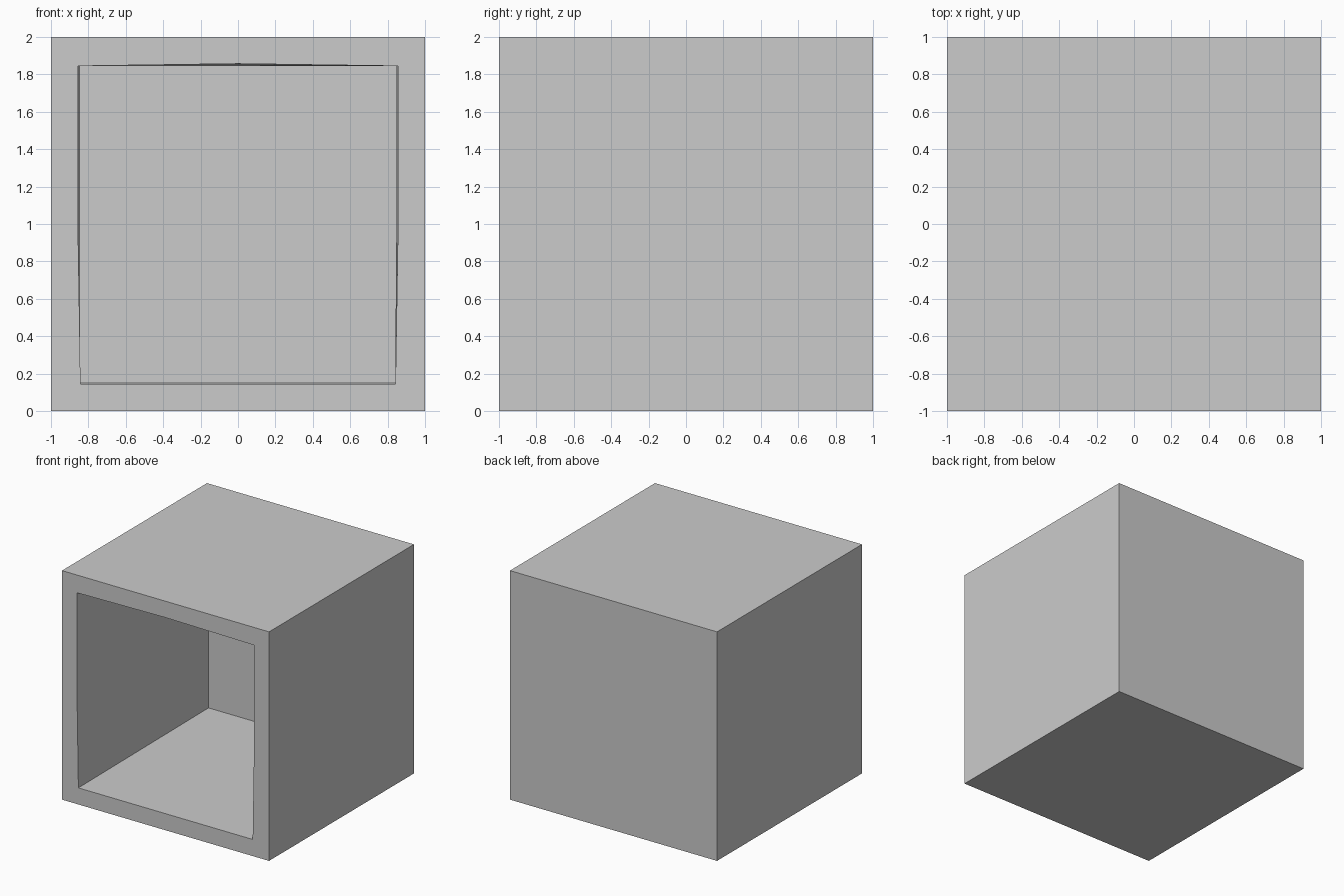
import bpy
import bmesh

if "Cube" in bpy.data.objects:
    bpy.data.objects.remove(bpy.data.objects["Cube"])


def make_object(name, bm):
    bmesh.ops.recalc_face_normals(bm, faces=bm.faces[:])
    mesh = bpy.data.meshes.new(name)
    bm.to_mesh(mesh)
    bm.free()
    obj = bpy.data.objects.new(name, mesh)
    bpy.context.collection.objects.link(obj)
    return obj


def mirrored(half):
    # half profile from bottom corner up to the top centre, closed around x = 0
    return half + [(-x, z) for x, z in reversed(half) if x > 0]


# Profiles in (x, z): outer square, slightly bowed mouth, straight inner end
outer = mirrored([(1, 0), (1, 1), (1, 2), (0, 2)])
mouth = mirrored([(0.842, 0.145), (0.856, 1), (0.856, 1.845), (0, 1.857)])
inner = mirrored([(0.845, 0.155), (0.845, 1), (0.845, 1.845), (0, 1.845)])

# Housing: a square tube, its bore tapering slightly toward the back
bm = bmesh.new()
rings = [[bm.verts.new((x, y, z)) for x, z in profile]
         for profile, y in ((outer, 1), (outer, -1), (mouth, -1), (inner, 0.8), (inner, 1))]
n = len(outer)
for k, ring in enumerate(rings):
    following = rings[(k + 1) % len(rings)]
    for i in range(n):
        j = (i + 1) % n
        bm.faces.new((ring[i], ring[j], following[j], following[i]))
make_object("housing", bm)

# Back panel: thick plate closing the rear, flush with the housing
bm = bmesh.new()
bmesh.ops.create_cube(bm, size=1)
bmesh.ops.scale(bm, vec=(1.69, 0.2, 1.69), verts=bm.verts)
bmesh.ops.translate(bm, vec=(0, 0.9, 1.0), verts=bm.verts)
make_object("back_panel", bm)
